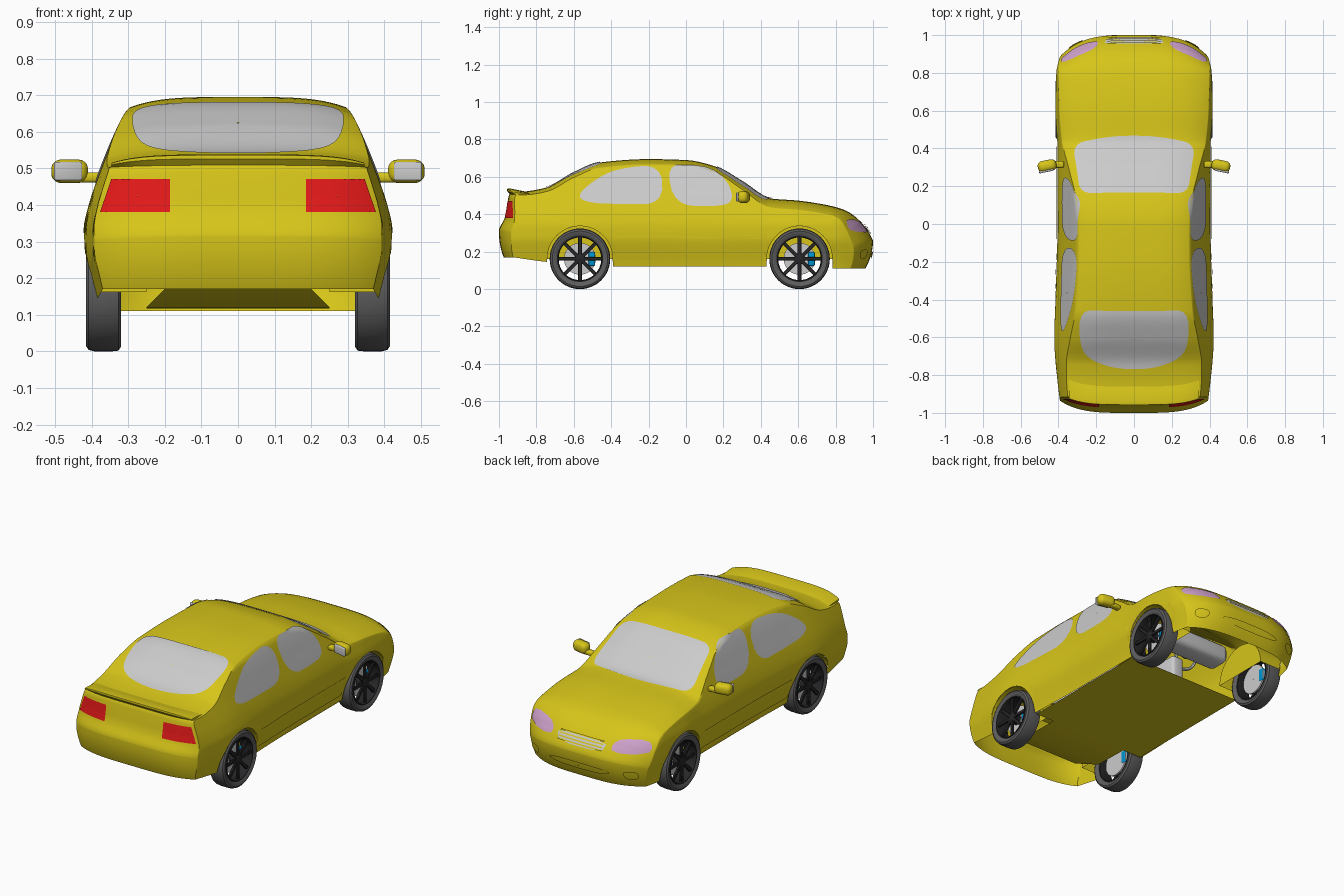
import bpy, bmesh, math
from mathutils import Vector, Matrix
from mathutils.bvhtree import BVHTree

if "Cube" in bpy.data.objects:
    bpy.data.objects.remove(bpy.data.objects["Cube"])


def material(name, rgb):
    m = bpy.data.materials.new(name)
    m.diffuse_color = (*rgb, 1)
    m.use_nodes = True
    m.node_tree.nodes["Principled BSDF"].inputs["Base Color"].default_value = m.diffuse_color
    return m


YELLOW = material("yellow_paint", (0.68, 0.56, 0.01))
RED = material("red_lens", (0.8, 0.01, 0.01))
PINK = material("pink_lens", (0.62, 0.36, 0.6))
DARK = material("dark_alloy", (0.02, 0.02, 0.022))
RUBBER = material("rubber", (0.11, 0.11, 0.11))
BLUE = material("blue_caliper", (0.0, 0.3, 0.65))


def finish(bm, name, mat=None, angle=40, recalc=True):
    if recalc:
        bmesh.ops.recalc_face_normals(bm, faces=bm.faces)
    me = bpy.data.meshes.new(name)
    bm.to_mesh(me)
    me.polygons.foreach_set("use_smooth", [True] * len(me.polygons))
    me.set_sharp_from_angle(angle=math.radians(angle))
    if mat:
        me.materials.append(mat)
    ob = bpy.data.objects.new(name, me)
    bpy.context.collection.objects.link(ob)
    return ob


def curve(*pts):
    # monotone cubic interpolation through a few control points
    d = [(b[1] - a[1]) / (b[0] - a[0]) for a, b in zip(pts, pts[1:])]
    m = [d[0]] + [2 * a * b / (a + b) if a * b > 0 else 0 for a, b in zip(d, d[1:])] + [d[-1]]

    def f(x):
        x = min(max(x, pts[0][0]), pts[-1][0])
        i = max(k for k in range(len(d)) if pts[k][0] <= x)
        h = pts[i + 1][0] - pts[i][0]
        t = (x - pts[i][0]) / h
        return ((2*t**3 - 3*t*t + 1) * pts[i][1] + (t**3 - 2*t*t + t) * h * m[i]
                + (3*t*t - 2*t**3) * pts[i + 1][1] + (t**3 - t*t) * h * m[i + 1])
    return f


def grid(bm, rows, closed=False):
    vs = [[bm.verts.new(p) for p in r] for r in rows]
    for a, b in zip(vs, vs[1:]):
        for i in range(len(a) if closed else len(a) - 1):
            k = (i + 1) % len(a)
            bm.faces.new((a[i], a[k], b[k], b[i]))
    return vs


# Body shape: top line, crown drop, side tumblehome, plan width, lower edge
top = curve((-1, .32), (-.985, .35), (-.965, .39), (-.952, .48), (-.94, .515), (-.85, .523), (-.74, .545),
            (-.6, .622), (-.46, .677), (-.2, .695), (0, .69), (.15, .658), (.3, .575), (.45, .485),
            (.6, .473), (.75, .45), (.85, .422), (.92, .375), (.96, .33), (.985, .29), (1, .26))
crown = curve((-1, .01), (-.8, .02), (-.4, .028), (.1, .028), (.35, .045), (.6, .05), (.9, .05), (1, .03))
side = curve((.11, .385), (.14, .39), (.2, .405), (.28, .422), (.33, .422), (.4, .408), (.45, .392),
             (.53, .362), (.6, .335), (.665, .305), (.7, .28))
width = curve((-1, .93), (-.85, .96), (-.6, 1), (-.4, .985), (0, .96), (.4, .96), (.6, .985), (.8, .975), (1, .93))
sill = curve((-1, .17), (-.74, .145), (-.4, .12), (.4, .12), (.79, .11), (1, .11))
AXLES, ARCH, HUB_Z = (-.567, .607), .175, .162


def lower(y):
    for c in AXLES:
        if abs(y - c) < ARCH:
            return HUB_Z + math.sqrt(ARCH**2 - (y - c)**2)
    return sill(y)


def place(u, x, z):
    # bows the nose and tail in plan and tucks the bumpers under
    y = u
    if u > .785:
        t = (u - .785) / .215
        y -= .13 * (abs(x) / .41)**3.5 * t**1.3 + .04 * max(0, (.26 - z) / .15)**2 * t
    elif u < -.74:
        t = (-.74 - u) / .26
        y += .07 * (abs(x) / .4)**4 * t**1.5 + .025 * max(0, (.3 - z) / .13)**2 * t
    return Vector((x, y, z))


S = [math.sin(math.pi / 2 * i / 14) for i in range(-14, 15)]
NS = 18


def levels(u):
    zc, zb = top(u) - crown(u), lower(u)
    zs = [zc + (zb - zc) * j / NS for j in range(NS + 1)]
    return [(side(z) * width(u), z) for z in zs]


def section(u):
    lv, c = levels(u), crown(u)
    roof = [place(u, s * lv[0][0], lv[0][1] + c * (1 - abs(s)**4)) for s in S]
    return ([place(u, -x, z) for x, z in lv[:0:-1]] + roof + [place(u, x, z) for x, z in lv[1:]])


stations = {round(-1 + i / 32, 4) for i in range(65)} | {-.99, -.98, -.96, -.95, -.945, -.93, .98, .99}
for c in AXLES:
    stations |= {round(c + (ARCH - .0002) * math.cos(math.pi * i / 24), 4) for i in range(25)}
    stations |= {round(c + k * (ARCH + .001), 4) for k in (-1, 1)}

# Body shell with closed nose and tail
bm = bmesh.new()
grid(bm, [section(u) for u in sorted(stations)])
for u in (-1, 1):
    grid(bm, [[place(u, s * x, z + crown(u) * (1 - abs(s)**4) * (1 - j / NS)) for s in S]
              for j, (x, z) in enumerate(levels(u))])
bmesh.ops.remove_doubles(bm, verts=bm.verts, dist=.0001)
bmesh.ops.recalc_face_normals(bm, faces=bm.faces)
tree = BVHTree.FromBMesh(bm)
finish(bm, "body_shell", YELLOW, 50)


def patch(name, outline, view, mat=None, soft=2, off=.004):
    # lays a flat outline onto the body, seen along the view direction
    for _ in range(soft):
        outline = [(p[0] + (q[0] - p[0]) * t, p[1] + (q[1] - p[1]) * t)
                   for p, q in zip(outline, outline[1:] + outline[:1]) for t in (.25, .75)]
    n = max(2, 48 // len(outline))
    pts = [Vector((p[0] + (q[0] - p[0]) * i / n, p[1] + (q[1] - p[1]) * i / n))
           for p, q in zip(outline, outline[1:] + outline[:1]) for i in range(n)]
    mid = sum(pts, Vector((0, 0))) / len(pts)
    d = Vector(view)

    def hit(p):
        o = Vector((0, p[0], p[1])) if d.x else Vector((p[0], 0, p[1])) if d.y else Vector((p[0], p[1], 0))
        loc, nor, _, _ = tree.ray_cast(o - d * 2, d)
        if loc is None:
            loc, nor, _, _ = tree.find_nearest(o - d)
        return loc + (nor if nor.dot(d) < 0 else -nor) * off
    b = bmesh.new()
    grid(b, [[hit(mid + (p - mid) * k) for p in pts] for k in (1, .88, .75, .6, .45, .3, .15, .01)], True)
    b.normal_update()
    if sum((f.normal * f.calc_area() for f in b.faces), Vector()).dot(d) > 0:
        bmesh.ops.reverse_faces(b, faces=b.faces)
    finish(b, name, mat, 50, False)


def both(half):
    return half + [(-x, y) for x, y in reversed(half)]


# Glass
patch("windshield", both([(.15, .165), (.285, .16), (.30, .28), (.325, .42), (.2, .452), (.07, .467)]), (0, 0, -1))
patch("rear_window", both([(.15, -.46), (.285, -.455), (.29, -.62), (.25, -.71), (.1, -.768)]), (0, 0, -1))
for sx, tag in ((1, "right"), (-1, "left")):
    v = (-sx, 0, 0)
    patch("front_side_glass_" + tag, [(-.105, .66), (.03, .662), (.14, .645), (.23, .57), (.255, .46), (.15, .44), (-.06, .448)], v)
    patch("rear_side_glass_" + tag, [(-.13, .665), (-.125, .452), (-.35, .453), (-.53, .46), (-.585, .50), (-.48, .59), (-.36, .645)], v)
    for nm, z, h in (("door_moulding_", .28, .012), ("sill_moulding_", .17, .01)):
        patch(nm + tag, [(-.38, z - h), (.41, z - h), (.41, z + h), (-.38, z + h)], v, YELLOW, 0)
    # Lamps
    patch("tail_lamp_" + tag, [(sx * x, z) for x, z in ((.185, .47), (.345, .47), (.375, .38), (.185, .38))], (0, 1, 0), RED, 0)
    patch("headlamp_" + tag, [(sx * x, z) for x, z in ((.185, .335), (.23, .368), (.36, .372), (.39, .335), (.37, .305), (.2, .30))], (0, -1, 0), PINK, 1)
    patch("fog_lamp_" + tag, [(sx * x, z) for x, z in ((.26, .21), (.34, .215), (.34, .165), (.28, .16))], (0, -1, 0), YELLOW, 2, .009)

# Grille, slats and lower intake
patch("grille", [(-.16, .342), (.16, .342), (.14, .288), (-.14, .288)], (0, -1, 0), None, 1)
for i in range(4):
    z = .294 + i * .014
    patch("grille_slat", [(-.14, z), (.14, z), (.14, z + .006), (-.14, z + .006)], (0, -1, 0), YELLOW, 0, .009)
patch("lower_intake", [(-.2, .205), (.2, .205), (.18, .165), (-.18, .165)], (0, -1, 0), YELLOW, 2, .007)

# Trunk spoiler lip
bm = bmesh.new()
rows = []
for i in range(-14, 15):
    x = .345 * i / 14
    k = 1 - .6 * abs(i / 14)**6
    rows.append([(x, -.92 + .06 * (x / .4)**4 + dy, .52 - .012 * (x / .345)**4 + dz * k) for dy, dz in
                 ((.1, -.006), (.04, .006), (-.02, .018), (-.037, .016), (-.038, .006), (-.02, -.015))])
vs = grid(bm, rows, True)
bm.faces.new(vs[0])
bm.faces.new(vs[-1])
finish(bm, "trunk_spoiler", YELLOW)


def box(name, loc, size, bevel=0, mat=None, rot=(0, 0, 0), segs=3):
    b = bmesh.new()
    bmesh.ops.create_cube(b, size=1)
    bmesh.ops.scale(b, vec=size, verts=b.verts)
    if bevel:
        bmesh.ops.bevel(b, geom=b.edges[:], offset=bevel, segments=segs, affect='EDGES', profile=.5)
    m = Matrix.Translation(loc)
    for a, ax in zip(rot, "XYZ"):
        m = m @ Matrix.Rotation(math.radians(a), 4, ax)
    bmesh.ops.transform(b, matrix=m, verts=b.verts)
    return finish(b, name, mat)


def lathe(name, profile, y, sx, mat=None, n=48, loop=True):
    # turns an (x, radius) profile about an axle
    b = bmesh.new()
    prof = profile + profile[:1] if loop else profile
    grid(b, [[(sx * x, y + r * math.cos(2 * math.pi * i / n), HUB_Z + r * math.sin(2 * math.pi * i / n))
              for i in range(n)] for x, r in prof], True)
    bmesh.ops.remove_doubles(b, verts=b.verts, dist=.00005)
    finish(b, name, mat)


# Wheels, brakes and wheel tubs
for sx in (1, -1):
    for y in AXLES:
        lathe("tyre", [(.335, .122), (.322, .135), (.32, .15), (.327, .16), (.345, .162), (.392, .162), (.408, .158),
                       (.415, .148), (.413, .135), (.405, .122)], y, sx, RUBBER)
        lathe("rim", [(.33, .124), (.33, .118), (.398, .114), (.41, .118), (.41, .124)], y, sx, DARK)
        lathe("hub", [(.36, .0005), (.36, .03), (.398, .03), (.404, .022), (.404, .0005)], y, sx, DARK)
        lathe("brake_disc", [(.345, .0005), (.345, .085), (.355, .085), (.355, .0005)], y, sx)
        box("brake_caliper", (sx * .357, y + .064, HUB_Z), (.028, .035, .075), .006, BLUE)
        for k in range(8):
            a = math.pi * k / 4
            box("spoke", (sx * .396, y + .069 * math.cos(a), HUB_Z + .069 * math.sin(a)), (.014, .1, .02),
                .003, DARK, (math.degrees(a), 0, 0), 1)
        bm = bmesh.new()
        arc = [(y + ARCH * math.cos(math.pi * i / 24), HUB_Z + ARCH * math.sin(math.pi * i / 24)) for i in range(25)]
        vs = grid(bm, [[(sx * .25, a, z) for a, z in arc],
                       [(sx * (side(z) * width(a) - .001), a, z) for a, z in arc]])
        bm.faces.new(vs[0])
        finish(bm, "wheel_tub", YELLOW)

# Floor pan
bm = bmesh.new()
grid(bm, [[(-w, y, z), (w, y, z)] for y, z, w in ((.43, .117, .37), (-.39, .117, .37))])
grid(bm, [[(-w, y, z), (w, y, z)] for y, z, w in ((-.39, .117, .25), (-.6, .12, .25), (-.74, .17, .2))])
finish(bm, "floor_pan", YELLOW)

# Door mirrors
for sx in (1, -1):
    box("mirror_shell", (sx * .46, .308, .492), (.1, .06, .064), .026, YELLOW, (0, 0, sx * -12), 5)
    box("mirror_stalk", (sx * .405, .315, .475), (.07, .035, .028), .01, YELLOW)
    box("mirror_glass", (sx * .464, .281, .492), (.078, .012, .05), .005, None, (0, 0, sx * -12))

# Cabin
for x in (-.17, .17):
    box("front_seat_base", (x, .02, .23), (.2, .22, .08), .03)
    box("front_seat_back", (x, -.11, .38), (.2, .07, .27), .03, None, (12, 0, 0))
    box("front_headrest", (x, -.145, .545), (.11, .045, .065), .02)
box("rear_bench", (0, -.32, .24), (.48, .2, .09), .03)
box("rear_backrest", (0, -.44, .39), (.48, .07, .25), .03, None, (15, 0, 0))
box("dashboard", (0, .36, .39), (.64, .14, .11), .035)
box("centre_console", (0, .2, .21), (.08, .36, .14), .02)
bm = bmesh.new()
tilt = Matrix.Translation((-.17, .24, .4)) @ Matrix.Rotation(math.radians(65), 4, 'X')
grid(bm, [[tilt @ Vector(((.068 + .009 * math.cos(b * math.pi / 4)) * math.cos(a * math.pi / 16),
                          (.068 + .009 * math.cos(b * math.pi / 4)) * math.sin(a * math.pi / 16),
                          .009 * math.sin(b * math.pi / 4))) for b in range(8)] for a in range(33)], True)
finish(bm, "steering_wheel")
box("steering_column", (-.17, .28, .39), (.035, .12, .035), .01, None, (-25, 0, 0))
